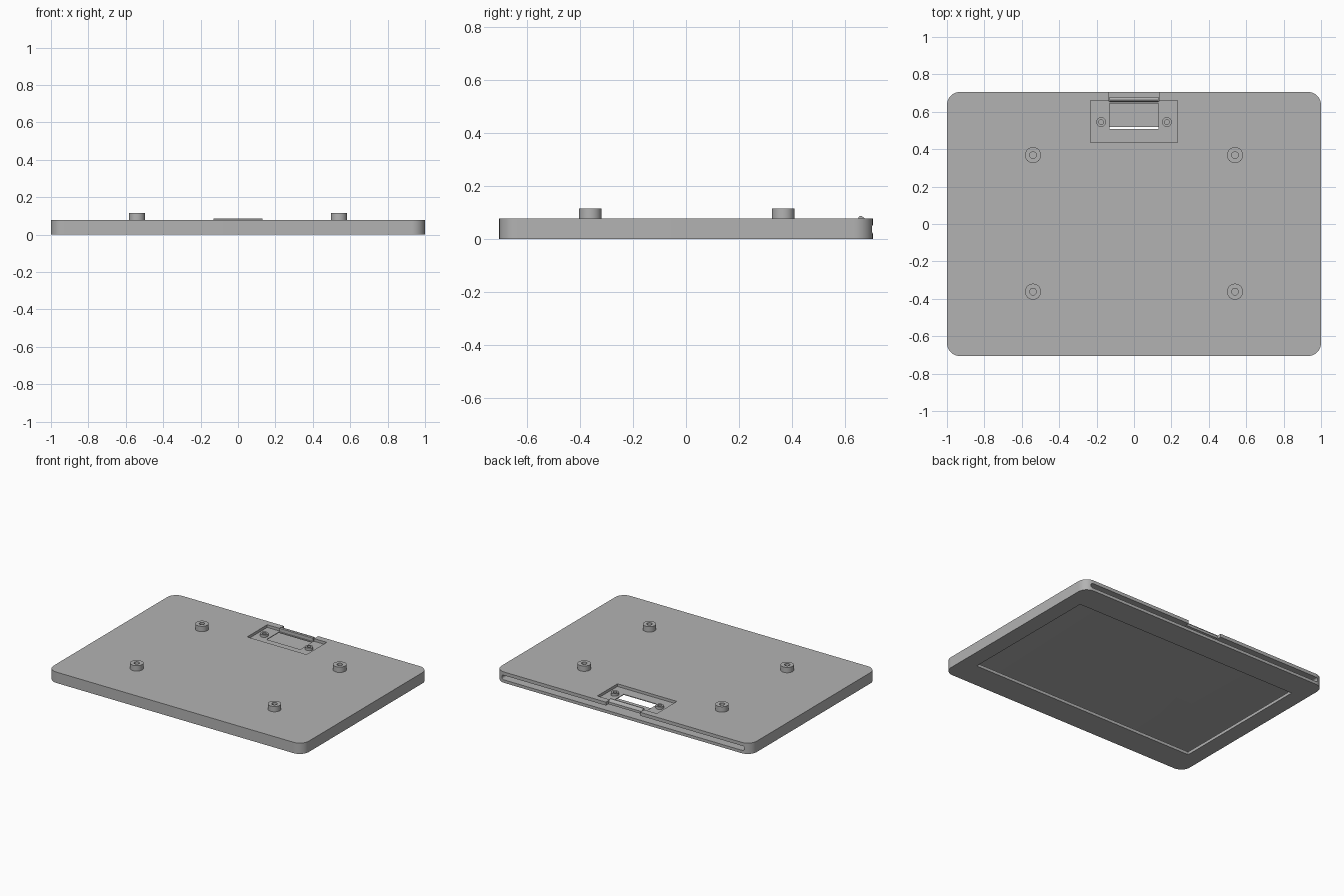
import bpy, bmesh, math
from mathutils import Matrix, Vector

old = bpy.data.objects.get("Cube")
if old:
    bpy.data.objects.remove(old)

grey = bpy.data.materials.new("plain grey plastic")
grey.use_nodes = True
colour = (0.45, 0.45, 0.45, 1)
grey.diffuse_color = colour
grey.node_tree.nodes["Principled BSDF"].inputs["Base Color"].default_value = colour


def prism(name, outline, depth, matrix):
    """Extrude a flat outline along its local z, then place it."""
    bm = bmesh.new()
    face = bm.faces.new([bm.verts.new((u, v, 0)) for u, v in outline])
    top = bmesh.ops.extrude_face_region(bm, geom=[face])["geom"]
    verts = [g for g in top if isinstance(g, bmesh.types.BMVert)]
    bmesh.ops.translate(bm, verts=verts, vec=(0, 0, depth))
    bm.transform(matrix)
    bmesh.ops.recalc_face_normals(bm, faces=bm.faces)
    mesh = bpy.data.meshes.new(name)
    bm.to_mesh(mesh)
    bm.free()
    mesh.materials.append(grey)
    obj = bpy.data.objects.new(name, mesh)
    bpy.context.collection.objects.link(obj)
    return obj


def rounded(w, h, r, steps=10):
    """Rounded rectangle outline from half sizes."""
    pts = []
    for i, (sx, sy) in enumerate(((1, 1), (-1, 1), (-1, -1), (1, -1))):
        for k in range(steps + 1):
            a = (i + k / steps) * math.pi / 2
            pts.append((sx * (w - r) + r * math.cos(a), sy * (h - r) + r * math.sin(a)))
    return pts


def box(name, x, y0, y1, z0, z1):
    outline = [(-x, y0), (x, y0), (x, y1), (-x, y1)]
    return prism(name, outline, z1 - z0, Matrix.Translation((0, 0, z0)))


def cylinder(name, x, y, r, z0, z1, sides=32):
    ring = [(r * math.cos(math.tau * i / sides), r * math.sin(math.tau * i / sides))
            for i in range(sides)]
    return prism(name, ring, z1 - z0, Matrix.Translation((x, y, z0)))


def cut(obj, cutter):
    cutter.hide_render = True
    mod = obj.modifiers.new("cut", "BOOLEAN")
    mod.operation, mod.solver, mod.object = "DIFFERENCE", "EXACT", cutter
    bpy.context.view_layer.objects.active = obj
    bpy.ops.object.modifier_apply(modifier=mod.name)
    bpy.data.objects.remove(cutter)


def smooth(obj):
    bpy.ops.object.select_all(action="DESELECT")
    obj.select_set(True)
    bpy.context.view_layer.objects.active = obj
    bpy.ops.object.shade_smooth_by_angle(angle=math.radians(30))


# Housing: rounded plate
housing = prism("housing", rounded(1, 0.706, 0.07), 0.077, Matrix.Identity(4))

# Panel cavity, open as a slot at the back
turn = Matrix.Translation((0, 0.8, 0.037)) @ Matrix.Rotation(math.pi / 2, 4, "X")
cut(housing, prism("slot_cutter", rounded(0.95, 0.016, 0.013, 5), 1.42, turn))
# Display opening underneath
cut(housing, box("display_cutter", 0.886, -0.515, 0.518, -0.05, 0.035))
# Top pocket, its window, and the latch notch in the back edge
cut(housing, box("pocket_cutter", 0.233, 0.435, 0.66, 0.058, 0.2))
cut(housing, box("window_cutter", 0.132, 0.508, 0.643, 0.04, 0.2))
cut(housing, box("notch_cutter", 0.134, 0.655, 0.8, 0.04, 0.2))
smooth(housing)

# Hollow mounting bosses and small pocket posts
for side, x in (("left", 1), ("right", -1)):
    for name, px, y, r, hole, z0, z1 in (
            ("back_boss", 0.54, 0.368, 0.043, 0.018, 0.074, 0.115),
            ("front_boss", 0.54, -0.362, 0.043, 0.018, 0.074, 0.115),
            ("pocket_post", 0.176, 0.545, 0.026, 0.013, 0.056, 0.076)):
        boss = cylinder(f"{side}_{name}", x * px, y, r, z0, z1)
        cut(boss, cylinder("hole_cutter", x * px, y, hole, z0 + 0.004, z1 + 0.1))
        smooth(boss)

# Latch: hooked strip across the notch, profile in y and z
hook = [(0.644, 0.053), (0.68, 0.053), (0.68, 0.07), (0.673, 0.08),
        (0.664, 0.087), (0.657, 0.087), (0.652, 0.082), (0.652, 0.058), (0.644, 0.058)]
along_x = Matrix(((0, 0, 1, -0.13), (1, 0, 0, 0), (0, 1, 0, 0), (0, 0, 0, 1)))
prism("latch", hook, 0.26, along_x)
